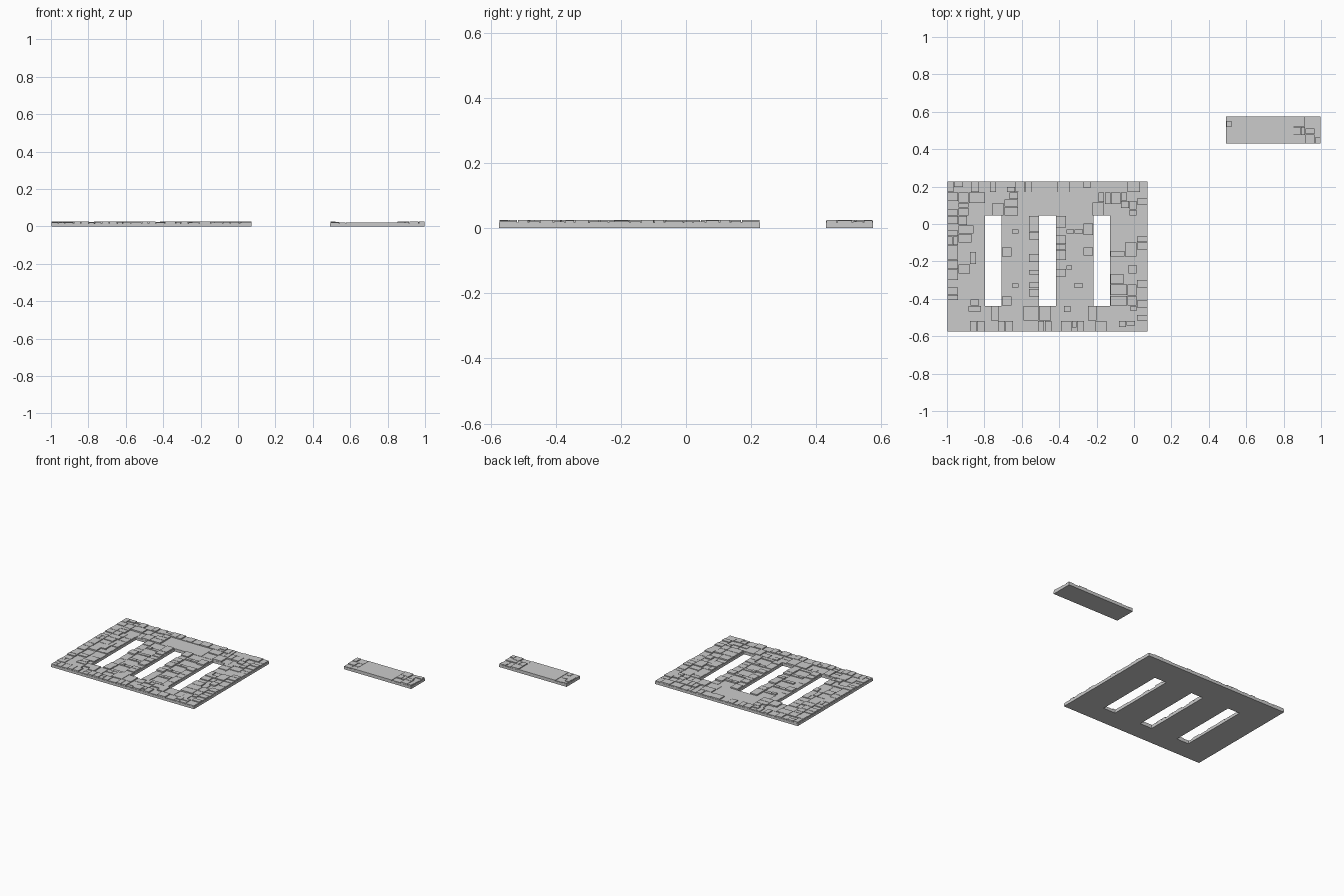
import bpy, bmesh, random

if "Cube" in bpy.data.objects:
    bpy.data.objects.remove(bpy.data.objects["Cube"])

random.seed(7)
BASE, TOP = 0.017, 0.026      # slab floor level and highest block level
Y0, Y1 = -0.575, 0.228        # main panel depth
X0, X1 = -1.0, 0.07
SLOTS = [(-0.80, -0.71), (-0.51, -0.42), (-0.22, -0.13)]
SY0, SY1 = -0.438, 0.045


def finish(name, bm):
    bmesh.ops.recalc_face_normals(bm, faces=bm.faces)
    me = bpy.data.meshes.new(name)
    bm.to_mesh(me)
    bm.free()
    ob = bpy.data.objects.new(name, me)
    bpy.context.collection.objects.link(ob)
    return ob


def slab(name, xs, ys, hole, h):
    """Flat plate from grid lines, leaving out the cells where hole(i, j) is true."""
    bm = bmesh.new()
    v = [[bm.verts.new((x, y, 0)) for y in ys] for x in xs]
    faces = [bm.faces.new((v[i][j], v[i + 1][j], v[i + 1][j + 1], v[i][j + 1]))
             for i in range(len(xs) - 1) for j in range(len(ys) - 1) if not hole(i, j)]
    res = bmesh.ops.extrude_face_region(bm, geom=faces, use_keep_orig=True)
    for g in res["geom"]:
        if isinstance(g, bmesh.types.BMVert):
            g.co.z = h
    return finish(name, bm)


def block(bm, x0, y0, x1, y1, top):
    """Open-bottomed raised block standing on the slab floor."""
    c = [(x0, y0), (x1, y0), (x1, y1), (x0, y1)]
    lo = [bm.verts.new((x, y, BASE)) for x, y in c]
    hi = [bm.verts.new((x, y, top)) for x, y in c]
    bm.faces.new(hi)
    for i in range(4):
        k = (i + 1) % 4
        bm.faces.new((lo[i], lo[k], hi[k], hi[i]))


def split(bm, x0, y0, x1, y1, size, low=0.0185):
    """Split a rectangle at random into blocks of stepped heights."""
    w, d = x1 - x0, y1 - y0
    if max(w, d) > size * random.uniform(1.0, 1.7):
        t = random.uniform(0.35, 0.65)
        if w > d:
            m = x0 + w * t
            split(bm, x0, y0, m, y1, size, low)
            split(bm, m, y0, x1, y1, size, low)
        else:
            m = y0 + d * t
            split(bm, x0, y0, x1, m, size, low)
            split(bm, x0, m, x1, y1, size, low)
        return
    g = 0.0015
    block(bm, x0 + g, y0 + g, x1 - g, y1 - g,
          random.choice((low, 0.021, 0.0235, TOP, TOP)))


def panel(name, rects, size, low=0.0185):
    bm = bmesh.new()
    for r in rects:
        split(bm, *r, size, low)
    return finish(name, bm)


# Main plate with three long slots
xs = [X0] + [x for s in SLOTS for x in s] + [X1]
slab("main_plate", xs, [Y0, SY0, SY1, Y1], lambda i, j: j == 1 and i % 2 == 1, BASE)

# Outer border of blocks
B = 0.058
panel("border_blocks", [
    (X0, Y0, X1, Y0 + B), (X0, Y1 - B, X1, Y1),
    (X0, Y0 + B, X0 + B, Y1 - B), (X1 - B, Y0 + B, X1, Y1 - B)], 0.05, 0.022)

# Blocks between the border and the slots, leaving a plain area at the back
xi0, xi1 = X0 + B, X1 - B
panel("inner_blocks", [
    (xi0, Y0 + B, xi1, SY0),
    (xi0, SY1, -0.62, Y1 - B), (-0.31, SY1, xi1, Y1 - B),
    (xi0, SY0, SLOTS[0][0], SY1), (SLOTS[2][1], SY0, xi1, SY1)], 0.06)

# Plain area at the back
bm = bmesh.new()
block(bm, -0.619, SY1, -0.311, Y1 - B, 0.019)
finish("plain_area", bm)

# Bars between slots: blocky rims with cross pieces around square recesses
rims, cross = [], []
for a, b in ((SLOTS[0][1], SLOTS[1][0]), (SLOTS[1][1], SLOTS[2][0])):
    rims += [(a, SY0, a + 0.055, SY1), (b - 0.055, SY0, b, SY1)]
    n = 5
    step = (SY1 - SY0) / n
    cross += [(a + 0.055, SY0 + step * i, b - 0.055, SY0 + step * i + 0.025)
              for i in range(n)]
panel("bar_rims", rims, 0.06)
panel("bar_cross_pieces", cross, 0.06, 0.022)

# Separate small plate with blocks at both ends
slab("small_plate", [0.49, 0.995], [0.43, 0.575], lambda i, j: False, BASE)
panel("small_plate_blocks", [(0.49, 0.43, 0.575, 0.575),
                             (0.85, 0.43, 0.995, 0.575)], 0.05, 0.02)
bm = bmesh.new()
block(bm, 0.576, 0.43, 0.849, 0.575, 0.022)
finish("small_plate_smooth_centre", bm)

# Centre the full span on x
for ob in bpy.context.collection.objects:
    ob.location.x = 0.0025
